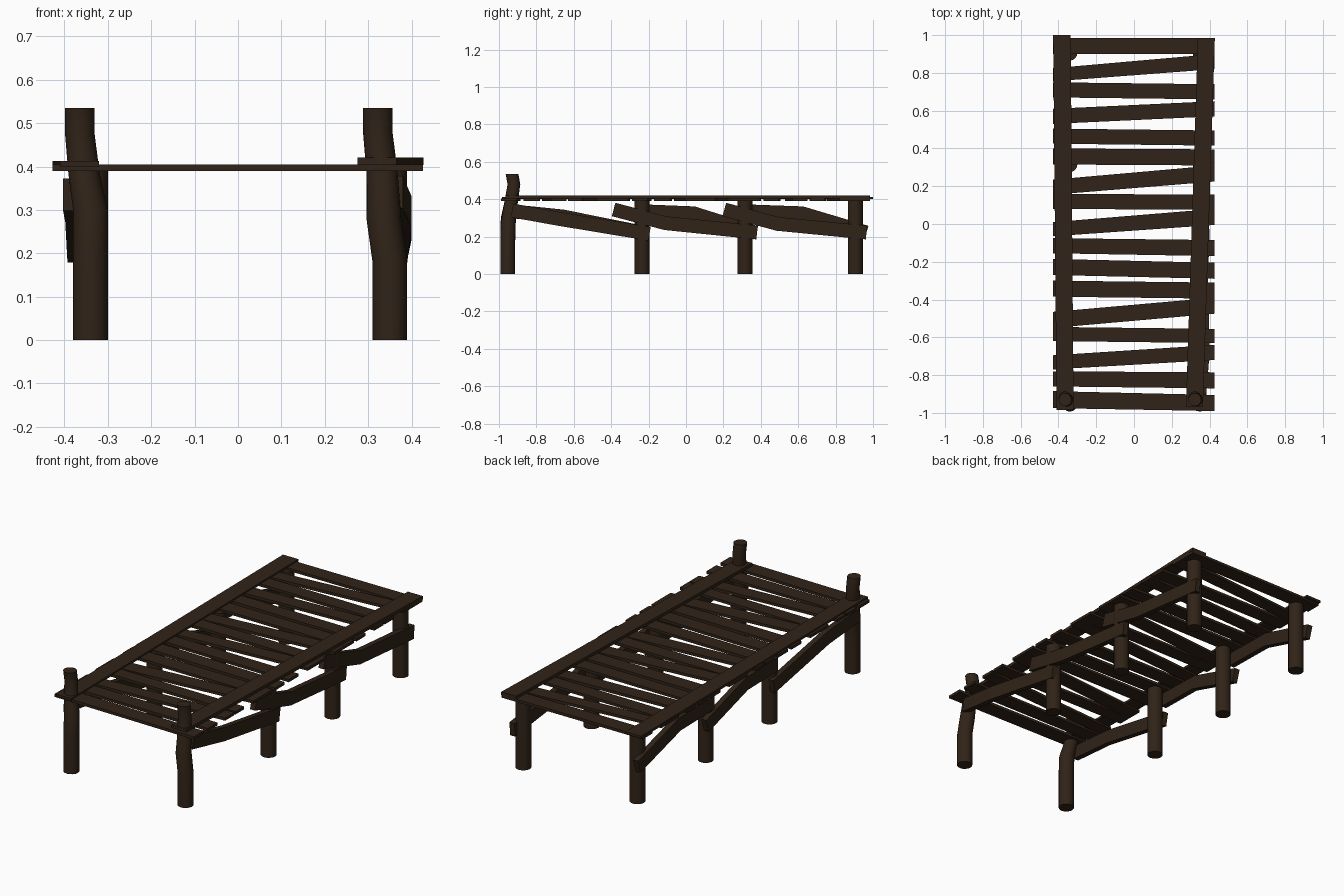
import bpy, bmesh, math
from mathutils import Vector

if "Cube" in bpy.data.objects:
    bpy.data.objects.remove(bpy.data.objects["Cube"])

wood = bpy.data.materials.new("dark_wood")
wood.diffuse_color = (0.03, 0.017, 0.009, 1)
wood.use_nodes = True
wood.node_tree.nodes["Principled BSDF"].inputs["Base Color"].default_value = wood.diffuse_color


def loft(name, rings, smooth=False):
    """Skin a list of equally sized rings and cap both ends."""
    bm = bmesh.new()
    loops = [[bm.verts.new(p) for p in ring] for ring in rings]
    n = len(loops[0])
    for a, b in zip(loops, loops[1:]):
        for i in range(n):
            bm.faces.new((a[i], a[(i + 1) % n], b[(i + 1) % n], b[i]))
    bm.faces.new(loops[0][::-1])
    bm.faces.new(loops[-1])
    bmesh.ops.recalc_face_normals(bm, faces=bm.faces)
    mesh = bpy.data.meshes.new(name)
    bm.to_mesh(mesh)
    bm.free()
    obj = bpy.data.objects.new(name, mesh)
    bpy.context.collection.objects.link(obj)
    mesh.materials.append(wood)
    if smooth:
        bpy.ops.object.select_all(action='DESELECT')
        obj.select_set(True)
        bpy.context.view_layer.objects.active = obj
        bpy.ops.object.shade_smooth_by_angle(angle=math.radians(35))
    return obj


def post(name, path, sides=16):
    """Round post through (x, y, z, radius) points."""
    rings = []
    for x, y, z, r in path:
        rings.append([(x + r * math.cos(math.tau * i / sides),
                       y + r * math.sin(math.tau * i / sides), z) for i in range(sides)])
    return loft(name, rings, True)


def brace(name, path, half=0.037, thick=0.015):
    """Bent board through (x, y, z) points, standing on edge."""
    pts = [Vector(p) for p in path]
    rings = []
    for i, p in enumerate(pts):
        d = pts[min(i + 1, len(pts) - 1)] - pts[max(i - 1, 0)]
        up = Vector((0, -d.z, d.y)).normalized() * half
        side = Vector((thick, 0, 0))
        rings.append([p - side - up, p + side - up, p + side + up, p - side + up])
    return loft(name, rings)


def board(name, corners, z0, z1):
    """Flat board from four plan corners."""
    return loft(name, [[(x, y, z) for x, y in corners] for z in (z0, z1)])


# deck planks: top and bottom y at the left end, then at the right end
planks = [
    (.985, .90, .985, .90), (.825, .755, .90, .82), (.75, .67, .74, .66),
    (.61, .53, .65, .57), (.505, .425, .495, .415), (.40, .315, .395, .31),
    (.235, .155, .31, .225), (.16, .08, .155, .075), (.01, -.065, .08, -.005),
    (-.075, -.155, -.085, -.17), (-.185, -.27, -.205, -.29), (-.30, -.385, -.31, -.395),
    (-.465, -.55, -.39, -.475), (-.545, -.62, -.555, -.63), (-.695, -.77, -.64, -.72),
    (-.78, -.86, -.785, -.87), (-.885, -.975, -.905, -.99)]
for i, (lt, lb, rt, rb) in enumerate(planks):
    board(f"deck_plank_{i + 1}", [(-.428, lb), (.426, rb), (.426, rt), (-.428, lt)], .39, .405)

# long edge boards on top of the deck
board("left_edge_board", [(-.41, -.985), (-.32, -.985), (-.335, 1.0), (-.428, 1.0)], .40, .413)
board("right_edge_board", [(.275, -.965), (.365, -.965), (.428, .985), (.338, .985)], .403, .421)

# bent front posts rising through the deck
post("front_left_post", [(-.34, -.953, 0, .04), (-.34, -.953, .2, .04), (-.34, -.95, .30, .04),
                         (-.355, -.935, .385, .036), (-.365, -.92, .48, .034), (-.365, -.93, .535, .034)])
post("front_right_post", [(.35, -.953, 0, .04), (.35, -.953, .18, .04), (.336, -.95, .28, .04),
                          (.332, -.935, .385, .036), (.322, -.92, .48, .034), (.322, -.93, .535, .034)])

# straight support posts under the deck
for side, x in (("left", -.34), ("right", .35)):
    for i, y in enumerate((-.235, .315, .905)):
        post(f"{side}_support_post_{i + 1}", [(x, y, 0, .04), (x, y, .395, .04)])

# sloping side braces, one per bay
right = [[(-.93, .34), (-.68, .295), (-.195, .215)],
         [(-.387, .345), (-.11, .272), (.38, .222)],
         [(.205, .345), (.49, .268), (.965, .222)]]
left = [[(-.93, .335), (-.66, .308), (-.2, .215)],
        [(-.22, .335), (.04, .325), (.375, .22)],
        [(.33, .335), (.62, .325), (.965, .222)]]
for i in range(3):
    brace(f"right_brace_{i + 1}", [(x, y, z) for x, (y, z) in zip((.365, .385, .375), right[i])])
    brace(f"left_brace_{i + 1}", [(x, y, z) for x, (y, z) in zip((-.388, -.383, -.378), left[i])])
